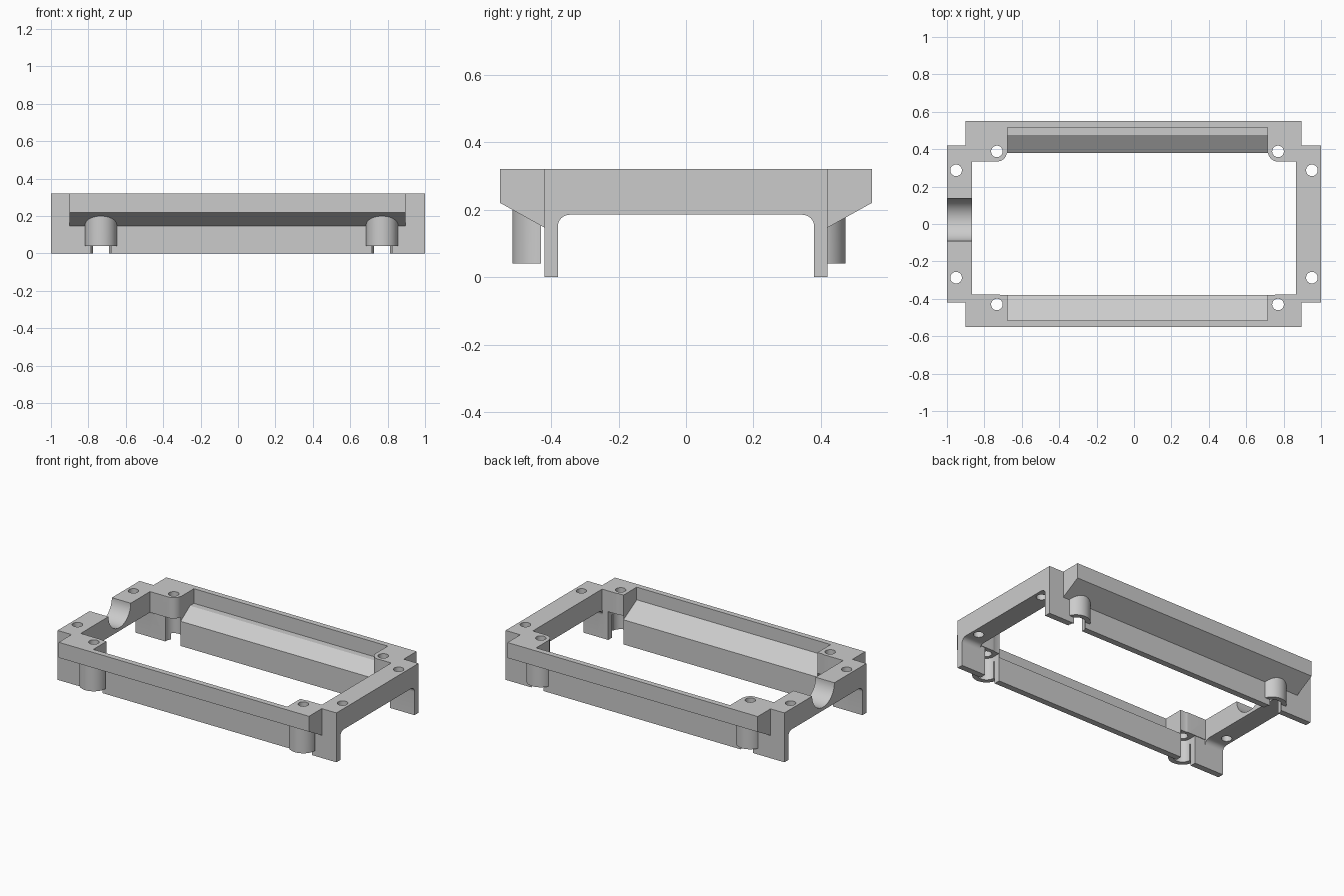
import bpy, bmesh, math
from mathutils import Vector

if "Cube" in bpy.data.objects:
    bpy.data.objects.remove(bpy.data.objects["Cube"], do_unlink=True)

GREY = (0.6, 0.6, 0.6, 1)
mat = bpy.data.materials.new("plain grey")
mat.use_nodes = True
mat.diffuse_color = GREY
mat.node_tree.nodes["Principled BSDF"].inputs["Base Color"].default_value = GREY

TOP, CEIL = 0.32, 0.185        # frame top, underside of the end bars
INNER, OUTER = 0.38, 0.42      # faces of the long walls
HOLE_R, BORE_R, BOSS_R = 0.031, 0.054, 0.085


def prism(name, profile, lo, hi, axis="Z"):
    """Extrude a closed 2D profile along an axis (X: profile is y,z; Z: x,y)."""
    place = (lambda p, t: (t, p[0], p[1])) if axis == "X" else (lambda p, t: (p[0], p[1], t))
    bm = bmesh.new()
    face = bm.faces.new([bm.verts.new(place(p, lo)) for p in profile])
    ext = bmesh.ops.extrude_face_region(bm, geom=[face])
    move = Vector(place((0, 0), hi - lo))
    bmesh.ops.translate(bm, vec=move, verts=[g for g in ext["geom"] if isinstance(g, bmesh.types.BMVert)])
    bmesh.ops.recalc_face_normals(bm, faces=bm.faces)
    mesh = bpy.data.meshes.new(name)
    bm.to_mesh(mesh)
    bm.free()
    mesh.materials.append(mat)
    obj = bpy.data.objects.new(name, mesh)
    bpy.context.scene.collection.objects.link(obj)
    return obj


def arc(cx, cy, r, a, b, n=16):
    angles = [math.radians(a + (b - a) * i / n) for i in range(n + 1)]
    return [(cx + r * math.cos(t), cy + r * math.sin(t)) for t in angles]


def circle(cx, cy, r, n=40):
    return arc(cx, cy, r, 0, 360, n)[:-1]


def rect(x0, x1, y0, y1):
    return [(x0, y0), (x1, y0), (x1, y1), (x0, y1)]


def combine(base, tool, mode):
    mod = base.modifiers.new(mode.lower(), "BOOLEAN")
    mod.operation, mod.solver, mod.object = mode, "EXACT", tool
    bpy.context.view_layer.objects.active = base
    bpy.ops.object.modifier_apply(modifier=mod.name)
    bpy.data.objects.remove(tool, do_unlink=True)


# End bar with two legs, filleted under the bar
r = 0.035
arch = [(-OUTER, 0), (-OUTER, TOP), (OUTER, TOP), (OUTER, 0), (INNER, 0)]
arch += arc(INNER - r, CEIL - r, r, 0, 90, 8) + arc(r - INNER, CEIL - r, r, 90, 180, 8)
arch += [(-INNER, 0)]
frame = prism("frame", arch, -1, -0.865, "X")
solids = [prism("end_bar", arch, 0.865, 1, "X")]
cutters = []

for s in (-1, 1):
    # Long wall and overhanging rail with a sloped underside
    solids.append(prism("long_wall", rect(-0.9, 0.9, s * INNER, s * OUTER), 0, TOP))
    rail = [(0.39, TOP), (0.551, TOP), (0.551, 0.22), (OUTER, 0.147), (0.39, 0.147)]
    solids.append(prism("rail", [(s * y, z) for y, z in rail], -0.9, 0.895, "X"))

    # Sloped pocket inside the rail; the rear one has a flat ledge
    pocket = [(0.3, 0.4), (0.515, 0.4)]
    pocket += [(0.515, 0.225), (0.475, 0.225)] if s > 0 else [(0.515, 0.238)]
    pocket += [(INNER, 0.16), (0.3, 0.16)]
    cutters.append(prism("pocket", [(s * y, z) for y, z in pocket], -0.677, 0.714, "X"))

    hy = 0.388 if s > 0 else -0.43
    for side, hx in ((-1, -0.733), (1, 0.77)):
        # Corner block rounded around the screw hole
        inner = hy - s * BORE_R
        block = arc(hx, hy, BORE_R, 90 + 90 * side, 90 + 90 * side + 90 * s * side)
        block += [(side * 0.88, inner), (side * 0.88, s * 0.45), (hx - side * BORE_R, s * 0.45)]
        solids.append(prism("corner_block", block, CEIL, TOP))

        # Half-round boss outside the wall
        boss = [p for p in circle(hx, hy, BOSS_R, 64) if s * p[1] > 0.39]
        boss = arc(hx, hy, BOSS_R, 0, 180 * s, 32)
        boss = [(x, s * max(s * y, 0.395)) for x, y in boss]
        solids.append(prism("boss", boss, 0.04, 0.24))

        # Screw head recess, open toward the inside
        slot = arc(hx, hy, BORE_R, 0, 180 * s, 24)
        slot += [(hx - BORE_R, s * 0.3), (hx + BORE_R, s * 0.3)]
        cutters.append(prism("recess", slot, -0.1, CEIL))

        # Screw holes in the corner block and in the end bar
        cutters.append(prism("rail_hole", circle(hx, hy, HOLE_R), 0.1, 0.5))
        cutters.append(prism("bar_hole", circle(side * 0.951, s * 0.287, HOLE_R), 0.1, 0.5))

# Half-round cable notch in one end bar
cutters.append(prism("cable_notch", circle(0.022, TOP, 0.114, 64), -1.1, -0.8, "X"))

for tool in solids:
    combine(frame, tool, "UNION")
for tool in cutters:
    combine(frame, tool, "DIFFERENCE")

# Smooth the round faces, keep corners sharp
bpy.ops.object.select_all(action="DESELECT")
frame.select_set(True)
bpy.context.view_layer.objects.active = frame
bpy.ops.object.shade_smooth_by_angle(angle=math.radians(25))
